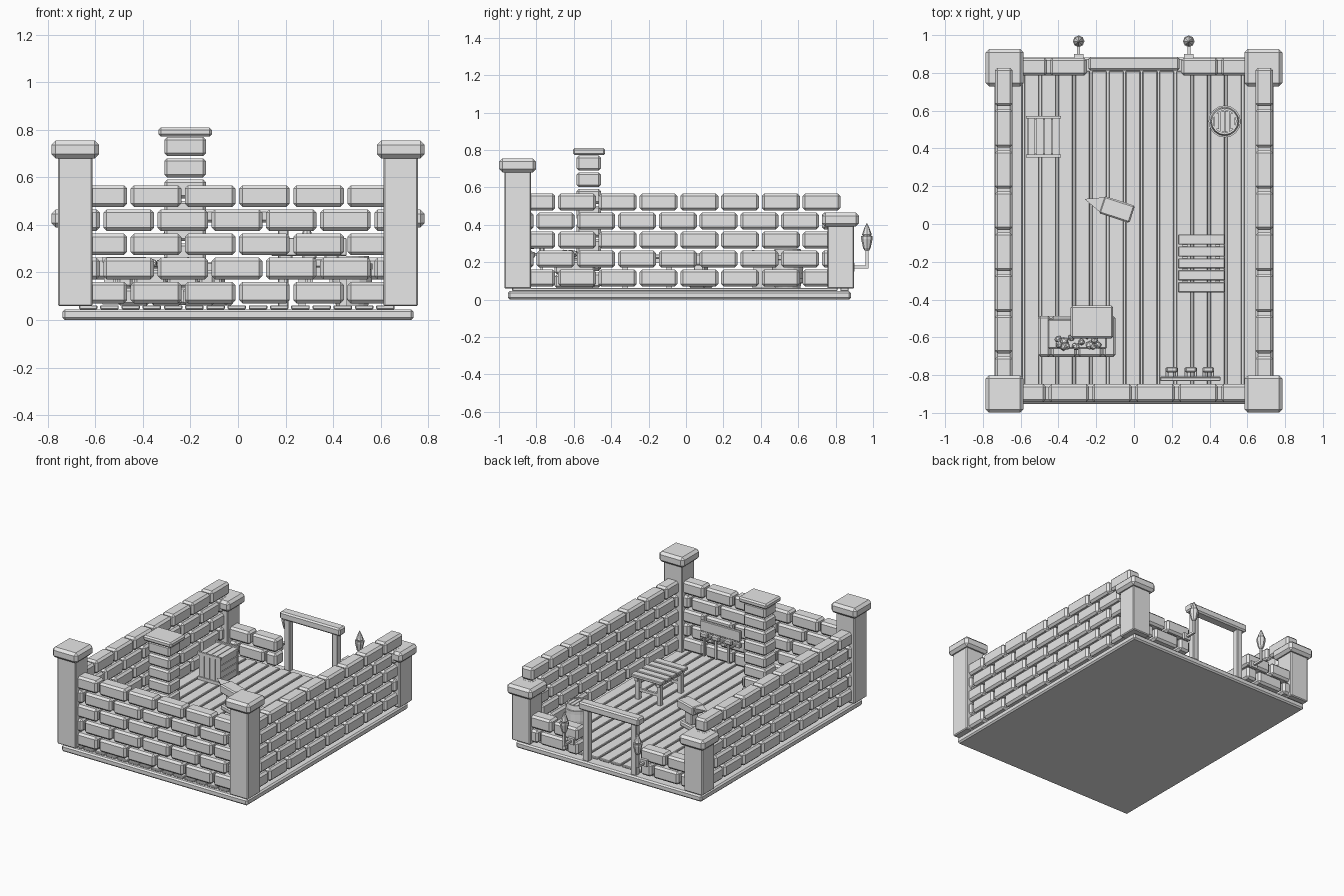
import bpy, bmesh, math, random
from mathutils import Matrix, Vector

if "Cube" in bpy.data.objects:
    bpy.data.objects.remove(bpy.data.objects["Cube"])

random.seed(4)
grey = bpy.data.materials.new("stone grey")
grey.diffuse_color = (0.8, 0.8, 0.8, 1)
grey.use_nodes = True
grey.node_tree.nodes["Principled BSDF"].inputs["Base Color"].default_value = grey.diffuse_color


def finish(name, bm):
    me = bpy.data.meshes.new(name)
    bm.to_mesh(me)
    bm.free()
    me.materials.append(grey)
    ob = bpy.data.objects.new(name, me)
    bpy.context.scene.collection.objects.link(ob)
    return ob


def add_box(bm, x0, x1, y0, y1, z0, z1, bevel=0.0):
    """Box between two corners, with chamfered edges."""
    m = Matrix.Translation(((x0 + x1) / 2, (y0 + y1) / 2, (z0 + z1) / 2))
    m = m @ Matrix.Diagonal((x1 - x0, y1 - y0, z1 - z0, 1))
    verts = bmesh.ops.create_cube(bm, size=1, matrix=m)["verts"]
    if bevel:
        edges = list({e for v in verts for e in v.link_edges})
        bmesh.ops.bevel(bm, geom=edges, offset=bevel, segments=1, affect='EDGES')


def boxes(name, items, bevel=0.0):
    bm = bmesh.new()
    for it in items:
        add_box(bm, *it, bevel=bevel)
    return finish(name, bm)


def lathe(name, profile, sides, loc):
    """Spin (radius, height) points around z."""
    bm = bmesh.new()
    rings = []
    for r, z in profile:
        rings.append([bm.verts.new((loc[0] + r * math.cos(2 * math.pi * i / sides),
                                    loc[1] + r * math.sin(2 * math.pi * i / sides),
                                    loc[2] + z)) for i in range(sides)])
    for a, b in zip(rings, rings[1:]):
        for i in range(sides):
            j = (i + 1) % sides
            bm.faces.new((a[i], a[j], b[j], b[i]))
    bm.faces.new(rings[0][::-1])
    bm.faces.new(rings[-1])
    return finish(name, bm)


def course(start, pitch, length, lo, hi):
    """Brick intervals along one course, clipped to the wall ends."""
    out, c = [], start - pitch
    while c - length / 2 < hi:
        a, b = max(lo, c - length / 2), min(hi, c + length / 2)
        if b - a > 0.04:
            out.append((a, b))
        c += pitch
    return out


ROWS = [(0.07 + 0.1015 * i, 0.161 + 0.1015 * i) for i in range(5)]

# Foundation and floorboards
boxes("foundation_slab", [(-0.738, 0.738, -0.952, 0.882, 0, 0.045)], 0.01)
boxes("floorboards", [(c - 0.039, c + 0.039, -0.93, 0.81, 0.045, 0.062)
                      for c in [-0.005 + 0.0893 * k for k in range(-7, 8)]], 0.004)

# Front and side walls of loose bricks
front, sides = [], []
for i, (z0, z1) in enumerate(ROWS):
    odd = i % 2
    for a, b in course(-0.46 if odd else -0.345, 0.228, 0.213, -0.66, 0.66):
        front.append((a, b, -0.942, -0.848, z0, z1))
    for a, b in course(-0.698 if odd else -0.583, 0.218, 0.203, -0.87, 0.826):
        sides.append((0.642, 0.737, a, b, z0, z1))
        sides.append((-0.737, -0.642, a, b, z0, z1))
boxes("front_wall_bricks", front, 0.014)
boxes("side_wall_bricks", sides, 0.014)

# Low back wall on both sides of the doorway
back = []
for row, spans in enumerate([[(0.25, 0.335), (0.35, 0.55), (0.565, 0.66)],
                             [(0.25, 0.445), (0.46, 0.66)]]):
    for a, b in spans:
        for x0, x1 in ((a, b), (-b, -a)):
            back.append((x0, x1, 0.785, 0.88, *ROWS[row]))
boxes("back_wall_bricks", back, 0.014)

# Corner pillars with caps
for tag, s in (("left", -1), ("right", 1)):
    for end, y, top in (("front", -0.9, 0.755), ("back", 0.827, 0.465)):
        x = s * 0.685
        boxes(f"{end}_{tag}_pillar", [(x - 0.073, x + 0.073, y - 0.071, y + 0.071, 0.058, top - 0.05)], 0.006)
        boxes(f"{end}_{tag}_pillar_cap", [(x - 0.1, x + 0.1, y - 0.099, y + 0.099, top - 0.075, top)], 0.018)

# Door frame
boxes("door_posts", [(s * 0.19 - 0.022, s * 0.19 + 0.022, 0.825, 0.87, 0.045, 0.415) for s in (-1, 1)], 0.004)
boxes("door_beam", [(-0.24, 0.24, 0.812, 0.885, 0.41, 0.465)], 0.01)

# Torches on brackets
for tag, x in (("left", -0.293), ("right", 0.29)):
    y = 0.967
    boxes(f"{tag}_torch_bracket", [(x - 0.025, x + 0.025, 0.88, 0.9, 0.15, 0.195),
                                   (x - 0.008, x + 0.008, 0.895, y + 0.008, 0.165, 0.181),
                                   (x - 0.008, x + 0.008, y - 0.008, y + 0.008, 0.165, 0.28)])
    lathe(f"{tag}_torch_head", [(0.012, 0.262), (0.02, 0.275), (0.031, 0.325), (0.031, 0.34)], 8, (x, y, 0))
    lathe(f"{tag}_torch_flame", [(0.018, 0.335), (0.026, 0.348), (0.013, 0.385), (0.001, 0.41)], 8, (x, y, 0))

# Hearth: two courses of stone, a slab and coals
hearth = []
for i, cuts in enumerate(((-0.51, -0.37, -0.235, -0.095), (-0.51, -0.44, -0.3, -0.165, -0.095))):
    z = 0.062 + 0.075 * i
    for a, b in zip(cuts, cuts[1:]):
        hearth.append((a + 0.003, b - 0.003, -0.703, -0.487, z, z + 0.071))
boxes("hearth_stones", hearth, 0.011)
boxes("hearth_slab", [(-0.455, -0.145, -0.66, -0.505, 0.2, 0.222)], 0.006)
bm = bmesh.new()
for i in range(16):
    p = Vector((random.uniform(-0.41, -0.19), random.uniform(-0.655, -0.585), random.uniform(0.228, 0.25)))
    rot = Matrix.Rotation(random.uniform(0, 3), 4, 'Z') @ Matrix.Rotation(random.uniform(0, 3), 4, 'X')
    bmesh.ops.create_icosphere(bm, subdivisions=1, radius=random.uniform(0.018, 0.026),
                               matrix=Matrix.Translation(p) @ rot)
finish("coals", bm)

# Chimney of single stacked blocks
boxes("chimney_blocks", [(-0.31, -0.135, -0.585, -0.455, z, z + 0.08)
                         for z in [0.69 - 0.0895 * k for k in range(8)]], 0.012)
boxes("chimney_cap", [(-0.335, -0.11, -0.605, -0.432, 0.772, 0.81)], 0.01)

# Slatted table
boxes("table_top", [(0.233, 0.48, y - 0.027, y + 0.027, 0.22, 0.242)
                    for y in [-0.082 - 0.0632 * k for k in range(5)]], 0.004)
legs = [(x - 0.015, x + 0.015, y - 0.015, y + 0.015, 0.06, 0.222)
        for x in (0.27, 0.443) for y in (-0.09, -0.325)]
rails = [(x - 0.012, x + 0.012, -0.35, -0.065, 0.195, 0.221) for x in (0.27, 0.443)]
stretchers = [(0.27, 0.443, y - 0.008, y + 0.008, 0.12, 0.14) for y in (-0.09, -0.325)]
boxes("table_frame", legs + rails + stretchers)

# Slatted crate
cx = [-0.565 + 0.0435 * k for k in range(4)]
crate = [(-0.555, -0.4, 0.372, 0.553, 0.065, 0.245)]
for x in cx:
    crate.append((x + 0.003, x + 0.042, 0.36, 0.565, 0.24, 0.255))
    crate += [(x + 0.003, x + 0.042, y, y + 0.012, 0.065, 0.25) for y in (0.36, 0.553)]
for k in range(4):
    z = 0.067 + 0.046 * k
    crate += [(x, x + 0.012, 0.365, 0.56, z, z + 0.041) for x in (-0.563, -0.406)]
boxes("crate_slats", crate)
boxes("crate_battens", [(-0.571, -0.387, y, y + 0.014, z, z + 0.022)
                        for y in (0.353, 0.559) for z in (0.065, 0.243)])

# Barrel with hoops and planked lid
bx, by = 0.48, 0.543
lathe("barrel", [(0.068, 0.062), (0.08, 0.11), (0.084, 0.165), (0.08, 0.22), (0.07, 0.27),
                 (0.06, 0.27), (0.06, 0.255)], 16, (bx, by, 0))
for i, (z, r) in enumerate(((0.1, 0.085), (0.225, 0.085))):
    lathe(f"barrel_hoop_{i + 1}", [(r - 0.012, z - 0.013), (r, z - 0.012), (r, z + 0.012), (r - 0.012, z + 0.013)], 16, (bx, by, 0))
lid = []
for k in range(4):
    x = -0.042 + 0.028 * k
    h = math.sqrt(0.06 ** 2 - x * x) * 0.95
    lid.append((bx + x - 0.012, bx + x + 0.012, by - h, by + h, 0.25, 0.264))
boxes("barrel_lid_planks", lid)

# Anvil: foot, waist, body and pointed horn
turn = Matrix.Translation((-0.1, 0.08, 0)) @ Matrix.Rotation(math.radians(-18), 4, 'Z')
anvil = boxes("anvil_body", [(-0.07, 0.07, -0.045, 0.045, 0.062, 0.1),
                             (-0.04, 0.04, -0.03, 0.03, 0.095, 0.19),
                             (-0.075, 0.095, -0.048, 0.048, 0.183, 0.245)], 0.008)
anvil.matrix_world = turn
bm = bmesh.new()
base = [bm.verts.new(p) for p in ((-0.07, -0.042, 0.24), (-0.07, 0.042, 0.24), (-0.07, 0.025, 0.195), (-0.07, -0.025, 0.195))]
tip = bm.verts.new((-0.17, 0.0, 0.243))
bm.faces.new(base)
for i in range(4):
    bm.faces.new((base[i], base[(i + 1) % 4], tip))
bmesh.ops.recalc_face_normals(bm, faces=bm.faces[:])
horn = finish("anvil_horn", bm)
horn.matrix_world = turn

# Tool rack with three hammers
boxes("tool_rack", [(0.14, 0.457, -0.832, -0.812, 0.27, 0.345)] +
      [(x - 0.008, x + 0.008, -0.815, -0.76, 0.235, 0.25) for x in (0.175, 0.225, 0.275, 0.325, 0.37, 0.415)] +
      [(0.14, 0.457, -0.832, -0.808, 0.225, 0.255)], 0.003)
boxes("hammer_heads", [(x - 0.03, x + 0.03, -0.786, -0.756, 0.255, 0.29) for x in (0.2, 0.3, 0.393)], 0.007)
boxes("hammer_handles", [(x - 0.007, x + 0.007, -0.778, -0.764, 0.12, 0.258) for x in (0.2, 0.3, 0.393)])
